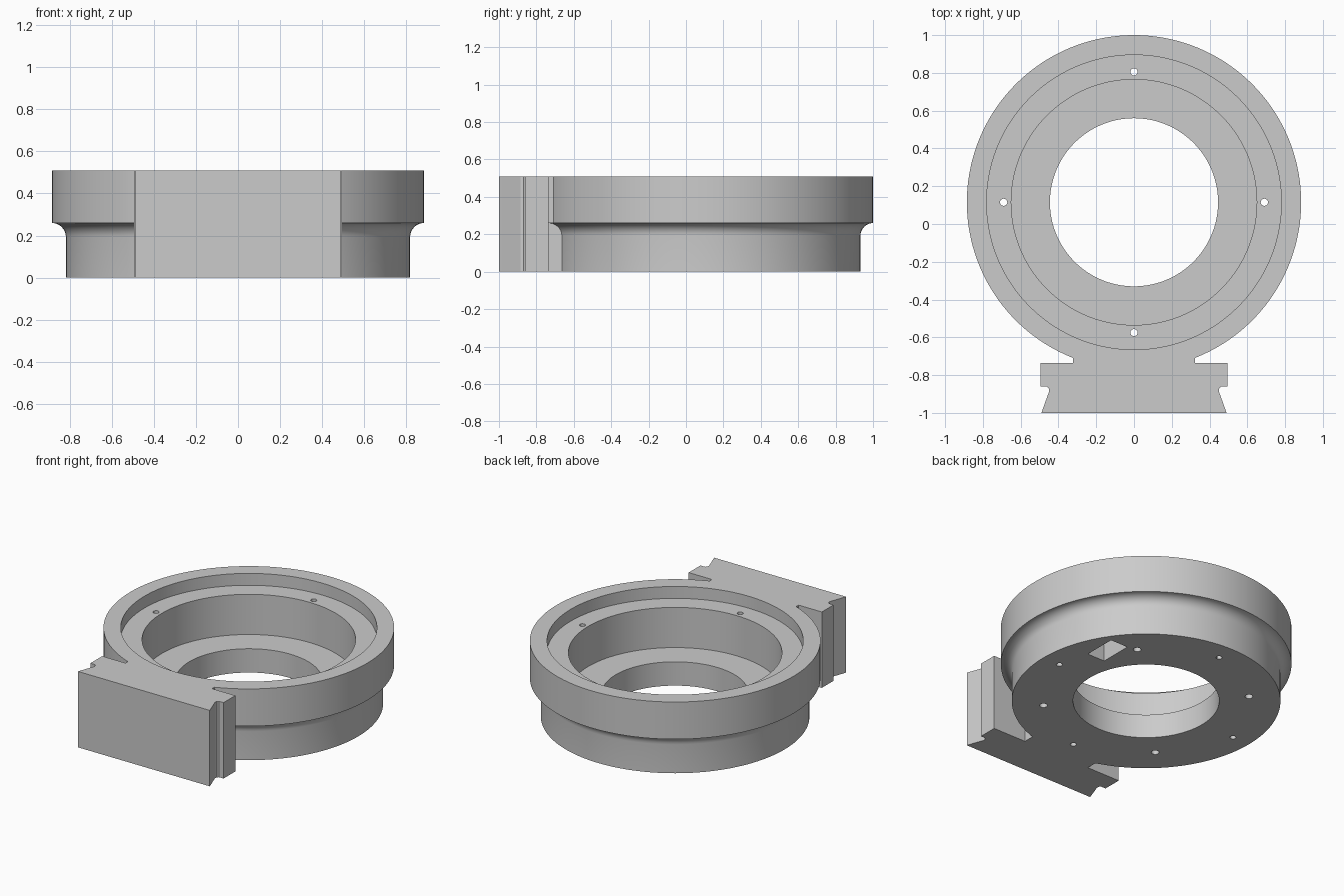
import bpy, bmesh, math
from mathutils import Vector

cube = bpy.data.objects.get("Cube")
if cube:
    bpy.data.objects.remove(cube, do_unlink=True)

CY = 0.115      # ring centre on y
TOP = 0.51      # overall height
SEGMENTS = 144

metal = bpy.data.materials.new("grey metal")
metal.use_nodes = True
GREY = (0.6, 0.6, 0.6, 1)
metal.diffuse_color = GREY
metal.node_tree.nodes["Principled BSDF"].inputs["Base Color"].default_value = GREY


def make_object(name, bm):
    bmesh.ops.recalc_face_normals(bm, faces=bm.faces)
    mesh = bpy.data.meshes.new(name)
    bm.to_mesh(mesh)
    bm.free()
    mesh.materials.append(metal)
    ob = bpy.data.objects.new(name, mesh)
    bpy.context.collection.objects.link(ob)
    return ob


def prism(name, outline, z0, z1):
    bm = bmesh.new()
    face = bm.faces.new([bm.verts.new((x, y, z0)) for x, y in outline])
    out = bmesh.ops.extrude_face_region(bm, geom=[face])
    verts = [v for v in out["geom"] if isinstance(v, bmesh.types.BMVert)]
    bmesh.ops.translate(bm, verts=verts, vec=(0, 0, z1 - z0))
    return make_object(name, bm)


def box(name, x0, x1, y0, y1, z0, z1):
    return prism(name, [(x0, y0), (x1, y0), (x1, y1), (x0, y1)], z0, z1)


def cylinder(name, x, y, radius, z0, z1, sides=24):
    angles = [2 * math.pi * i / sides for i in range(sides)]
    return prism(name, [(x + radius * math.cos(a), y + radius * math.sin(a)) for a in angles], z0, z1)


def lathe(name, profile):
    bm = bmesh.new()
    rings = []
    for i in range(SEGMENTS):
        a = 2 * math.pi * i / SEGMENTS
        rings.append([bm.verts.new((r * math.cos(a), CY + r * math.sin(a), z)) for r, z in profile])
    n = len(profile)
    for i, ring in enumerate(rings):
        nxt = rings[(i + 1) % SEGMENTS]
        for j in range(n):
            k = (j + 1) % n
            bm.faces.new((ring[j], nxt[j], nxt[k], ring[k]))
    return make_object(name, bm)


def combine(target, tool, operation):
    mod = target.modifiers.new("combine", "BOOLEAN")
    mod.operation = operation
    mod.solver = "EXACT"
    mod.object = tool
    bpy.context.view_layer.objects.active = target
    bpy.ops.object.modifier_apply(modifier=mod.name)
    bpy.data.objects.remove(tool, do_unlink=True)


# Stepped ring with a concave fillet under the rim
FILLET = 0.067
profile = [(0.445, 0), (0.818, 0)]
for i in range(9):
    t = math.pi / 2 * i / 8
    profile.append((0.885 - FILLET * math.cos(t), 0.193 + FILLET * math.sin(t)))
profile += [(0.885, TOP), (0.78, TOP), (0.78, 0.43), (0.65, 0.43), (0.65, 0.16), (0.445, 0.16)]
body = lathe("housing_ring", profile)

# Dovetail mounting block, mirrored outline
half = [(0.49, -1), (0.485, -0.985), (0.449, -0.885), (0.452, -0.868), (0.462, -0.86),
        (0.495, -0.86), (0.495, -0.735)]
outline = half + [(-x, y) for x, y in reversed(half)]
combine(body, prism("dovetail_block", outline, 0, TOP), "UNION")

# Necks joining the block to the ring
combine(body, box("lower_neck", -0.25, 0.25, -0.76, -0.6, 0, 0.3), "UNION")
combine(body, box("upper_neck", -0.322, 0.322, -0.76, -0.685, 0.26, TOP), "UNION")

# Screw holes through the ledge, blind holes underneath
for i in range(4):
    a = math.pi / 2 * i
    x, y = math.cos(a), math.sin(a)
    combine(body, cylinder("screw_hole", 0.69 * x, CY + 0.69 * y, 0.019, -0.1, 0.6), "DIFFERENCE")
    a += math.pi / 4
    x, y = math.cos(a), math.sin(a)
    combine(body, cylinder("blind_hole", 0.628 * x, CY + 0.628 * y, 0.024, -0.1, 0.1), "DIFFERENCE")

# Rectangular pocket in the underside
combine(body, box("pocket", 0.51, 0.64, CY + 0.21, CY + 0.43, -0.1, 0.135), "DIFFERENCE")

# Smooth round surfaces, sharp edges
bpy.ops.object.select_all(action="DESELECT")
body.select_set(True)
bpy.context.view_layer.objects.active = body
bpy.ops.object.shade_smooth_by_angle(angle=math.radians(25))
